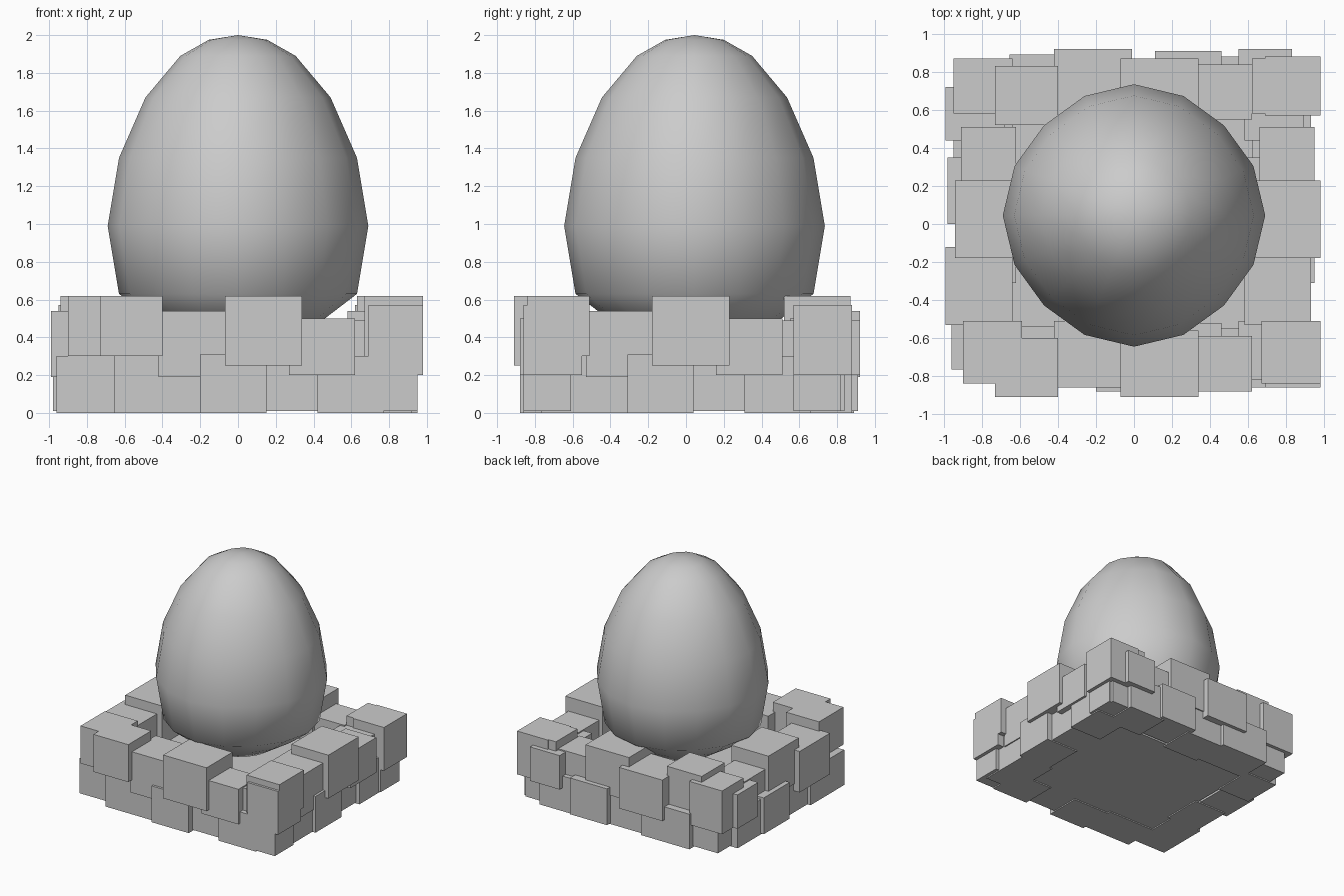
import bpy
import bmesh
from math import cos, sin, tau

old = bpy.data.objects.get("Cube")
if old:
    bpy.data.objects.remove(old, do_unlink=True)

# Single stone grey
grey = bpy.data.materials.new("stone_grey")
grey.use_nodes = True
colour = (0.6, 0.6, 0.6, 1)
grey.diffuse_color = colour
grey.node_tree.nodes["Principled BSDF"].inputs["Base Color"].default_value = colour


def finish(bm, name):
    bmesh.ops.recalc_face_normals(bm, faces=bm.faces)
    mesh = bpy.data.meshes.new(name)
    bm.to_mesh(mesh)
    bm.free()
    mesh.materials.append(grey)
    obj = bpy.data.objects.new(name, mesh)
    bpy.context.collection.objects.link(obj)
    return obj


def add_box(bm, xs, ys, zs):
    verts = bmesh.ops.create_cube(bm, size=1)["verts"]
    for v in verts:
        for axis, (low, high) in enumerate((xs, ys, zs)):
            v.co[axis] = high if v.co[axis] > 0 else low


# Blocks of one wall: along-wall span, depth span, height span
UPPER = [
    ((-0.73, -0.40), (-0.91, -0.60), (0.30, 0.62)),
    ((-0.42, -0.01), (-0.86, -0.51), (0.19, 0.54)),
    ((-0.07, 0.34), (-0.91, -0.56), (0.25, 0.62)),
    ((0.27, 0.62), (-0.88, -0.59), (0.20, 0.50)),
    ((0.55, 0.83), (-0.82, -0.51), (0.20, 0.49)),
    ((0.69, 0.98), (-0.86, -0.55), (0.20, 0.57)),
]
LOWER = [
    ((-0.655, -0.20), (-0.85, -0.54), (0, 0.30)),
    ((-0.20, 0.15), (-0.88, -0.57), (0, 0.31)),
    ((0.11, 0.46), (-0.83, -0.52), (0.01, 0.32)),
    ((0.42, 0.77), (-0.86, -0.55), (0, 0.30)),
    ((0.74, 0.95), (-0.86, -0.61), (0.01, 0.30)),
]


def along_x(xs, ys, shift):
    return xs, [y + shift for y in ys]


def along_y(xs, ys, shift):
    return [0.07 - y + shift for y in reversed(ys)], [x - 0.11 for x in xs]


# Four walls share one pattern
WALLS = {"front": (along_x, 0), "back": (along_x, 1.43),
         "left": (along_y, 0), "right": (along_y, -1.57)}
for side, (place, shift) in WALLS.items():
    for layer, blocks in (("upper", UPPER), ("lower", LOWER)):
        bm = bmesh.new()
        for xs, ys, zs in blocks:
            add_box(bm, *place(xs, ys, shift), zs)
        finish(bm, f"{side}_{layer}_blocks")

# Nest floor
bm = bmesh.new()
add_box(bm, (-0.65, 0.65), (-0.58, 0.58), (0.01, 0.29))
finish(bm, "nest_floor")

# Egg, turned from a profile of radius and height
PROFILE = [(0.25, 0.37), (0.46, 0.50), (0.63, 0.63), (0.69, 0.99),
           (0.63, 1.35), (0.49, 1.67), (0.305, 1.89), (0.155, 1.975)]
SIDES = 16
CENTRE_Y = 0.045
bm = bmesh.new()
rings = []
for radius, z in PROFILE:
    ring = []
    for i in range(SIDES):
        a = tau * i / SIDES
        r = radius * (1 - 0.03 * sin(2 * a) ** 2)
        ring.append(bm.verts.new((r * cos(a), CENTRE_Y + r * sin(a), z)))
    rings.append(ring)
bottom = bm.verts.new((0, CENTRE_Y, 0.33))
top = bm.verts.new((0, CENTRE_Y, 2))
for i in range(SIDES):
    j = (i + 1) % SIDES
    for a, b in zip(rings, rings[1:]):
        bm.faces.new((a[i], a[j], b[j], b[i]))
    bm.faces.new((bottom, rings[0][j], rings[0][i]))
    bm.faces.new((top, rings[-1][i], rings[-1][j]))
for face in bm.faces:
    face.smooth = True
finish(bm, "egg")
